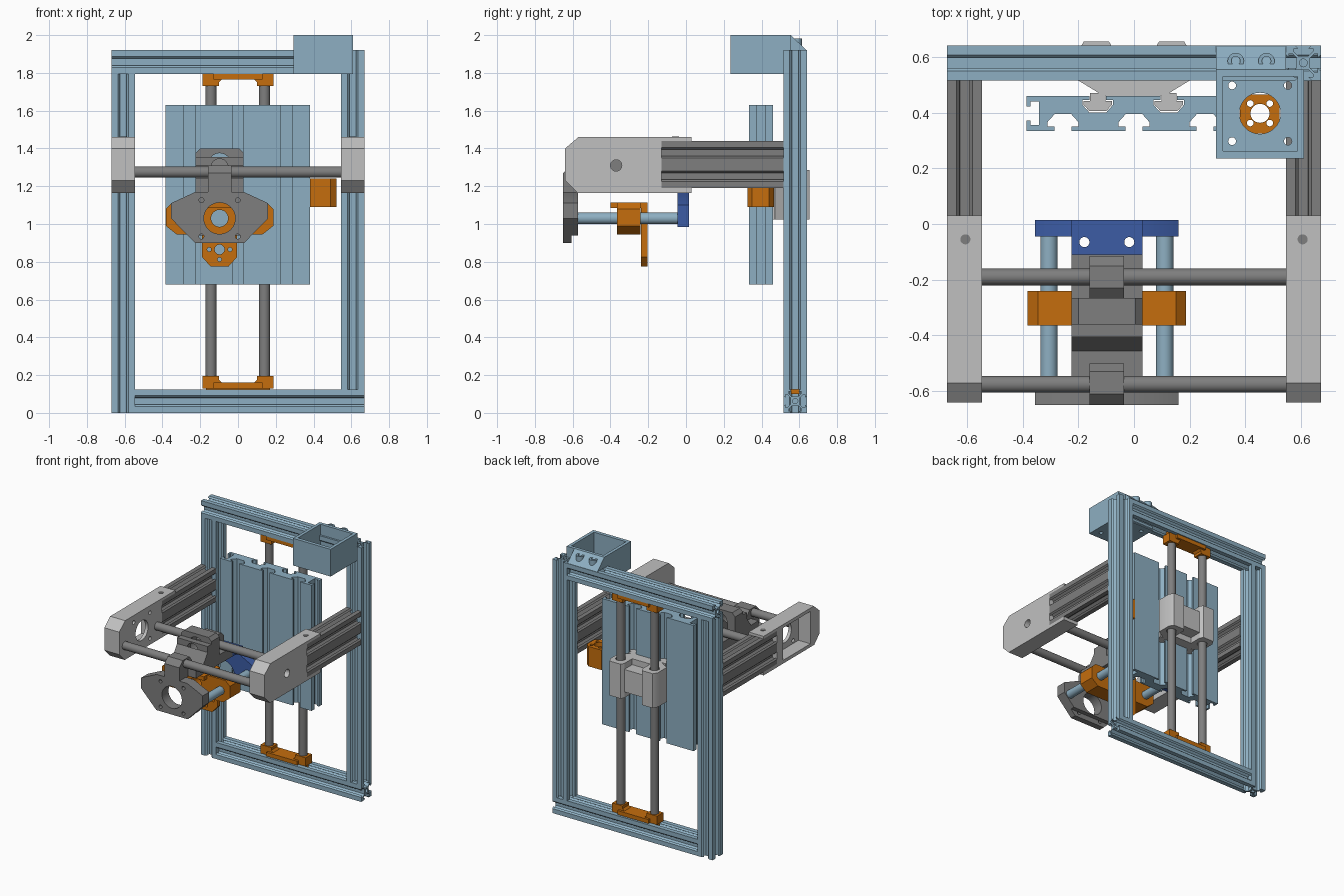
import bpy, bmesh, math
from mathutils import Matrix

cube = bpy.data.objects.get("Cube")
if cube:
    bpy.data.objects.remove(cube)


def material(name, rgb):
    m = bpy.data.materials.new(name)
    m.use_nodes = True
    m.diffuse_color = (*rgb, 1)
    m.node_tree.nodes["Principled BSDF"].inputs["Base Color"].default_value = (*rgb, 1)
    return m


BLUE = material("pale blue", (.27, .43, .54))
GREY = material("mid grey", (.21, .21, .21))
LIGHT = material("light grey", (.53, .53, .53))
ORANGE = material("orange", (.56, .155, .004))
NAVY = material("deep blue", (.045, .107, .376))

# Profile planes: x -> (y, z), y -> (x, z), z -> (x, y)
FRAMES = {
    "x": Matrix(((0, 0, 1), (1, 0, 0), (0, 1, 0))),
    "y": Matrix(((1, 0, 0), (0, 0, -1), (0, 1, 0))),
    "z": Matrix.Identity(3),
}


def prism(name, mat, axis, lo, hi, outline, holes=()):
    """Extrude a closed outline, with optional hole outlines, along an axis."""
    cu = bpy.data.curves.new(name, "CURVE")
    cu.dimensions = "2D"
    cu.fill_mode = "BOTH"
    cu.extrude = (hi - lo) / 2
    for loop in (outline, *holes):
        sp = cu.splines.new("POLY")
        sp.points.add(len(loop) - 1)
        for p, (u, v) in zip(sp.points, loop):
            p.co = (u, v, 0, 1)
        sp.use_cyclic_u = True
    tmp = bpy.data.objects.new(name, cu)
    bpy.context.collection.objects.link(tmp)
    dg = bpy.context.evaluated_depsgraph_get()
    me = bpy.data.meshes.new_from_object(tmp.evaluated_get(dg))
    bpy.data.objects.remove(tmp)
    bpy.data.curves.remove(cu)
    me.transform(FRAMES[axis].to_4x4())
    shift = [0, 0, 0]
    shift["xyz".index(axis)] = (lo + hi) / 2
    me.transform(Matrix.Translation(shift))
    bm = bmesh.new()
    bm.from_mesh(me)
    bmesh.ops.remove_doubles(bm, verts=bm.verts, dist=1e-5)
    bmesh.ops.recalc_face_normals(bm, faces=bm.faces)
    bm.to_mesh(me)
    bm.free()
    me.materials.clear()
    me.materials.append(mat)
    me.name = name
    ob = bpy.data.objects.new(name, me)
    bpy.context.collection.objects.link(ob)
    bpy.ops.object.select_all(action="DESELECT")
    ob.select_set(True)
    bpy.context.view_layer.objects.active = ob
    bpy.ops.object.shade_smooth_by_angle(angle=math.radians(30))
    return ob


def circle(u, v, r, n=32):
    return [(u + r * math.cos(2 * math.pi * i / n), v + r * math.sin(2 * math.pi * i / n))
            for i in range(n)]


def rect(u0, u1, v0, v1):
    return [(u0, v0), (u1, v0), (u1, v1), (u0, v1)]


def mirrored(half, c=0):
    """Close a right-hand half outline by reflecting it about u = c."""
    return half + [(2 * c - u, v) for u, v in reversed(half)]


def four(u, v, d, r):
    return [circle(u + a * d, v + b * d, r, 16) for a in (-1, 1) for b in (-1, 1)]


# Slotted bars: one side of the section, turned four times
SIDE = [(10, -10), (10, -4.6), (8.2, -2.9), (8.2, -5.5), (6.6, -5.5), (3.9, -2.8),
        (3.9, 2.8), (6.6, 5.5), (8.2, 5.5), (8.2, 2.9), (10, 4.6)]


def bar(name, mat, axis, lo, hi, u, v):
    pts = SIDE
    loop = []
    for _ in range(4):
        loop += [(u + a / 160, v + b / 160) for a, b in pts]
        pts = [(-b, a) for a, b in pts]
    prism(name, mat, axis, lo, hi, loop, [circle(u, v, .014, 16)])


FY, PX = .578, .6075
bar("left_post", BLUE, "z", 0, 1.795, -PX, FY)
bar("right_post", BLUE, "z", .125, 1.92, PX, FY)
bar("bottom_beam", BLUE, "x", -.545, .67, FY, .0625)
bar("top_beam", BLUE, "x", -.67, .545, FY, 1.8575)

# Arms, each a double-height slotted bar
for side, s in (("left", -1), ("right", 1)):
    for part, z in (("lower", 1.2525), ("upper", 1.3775)):
        bar(f"{side}_arm_{part}", GREY, "y", -.13, .515, s * PX, z)

# Arm end brackets: a motor housing on one side, a solid block on the other
END = [(-.64, 1.23), (-.575, 1.165), (.03, 1.165), (.03, 1.19), (-.13, 1.19), (-.13, 1.44),
       (.03, 1.44), (.03, 1.46), (-.57, 1.46), (-.64, 1.4)]
prism("pulley_bracket", LIGHT, "x", .545, .67, END, [circle(-.37, 1.31, .03)])
prism("motor_bracket_wall", LIGHT, "x", -.57, -.545, END,
      [circle(-.37, 1.31, .075)] + four(-.37, 1.31, .097, .014))
prism("motor_bracket_frame", LIGHT, "x", -.67, -.57, END, [rect(-.53, -.2, 1.19, 1.435)])
for s in (-1, 1):
    prism("bracket_bolt", GREY, "z", 1.455, 1.463, circle(s * .605, -.055, .018))

# Guide rods
for y in (-.19, -.575):
    prism("cross_rod", GREY, "x", -.55, .55, circle(y, 1.275, .03))
for x in (-.143, .14):
    prism("lift_rod", GREY, "z", .14, 1.785, circle(x, FY, .03))
for x in (-.305, .11):
    prism("slide_rod", BLUE, "y", -.6, -.03, circle(x, 1.03, .031))

# Lift rod holders, bottom and top
HOLDER = mirrored([(.085, .16), (.1, .175), (.1, .195), (.188, .195), (.188, .13)][::-1])
CORE = mirrored([(.13, .13), (.13, .16)])
for name, flip in (("bottom", False), ("top", True)):
    f = (lambda p: [(u, 1.925 - v) for u, v in p]) if flip else (lambda p: p)
    prism(f"{name}_rod_holder", ORANGE, "y", .54, .615, f(HOLDER))
    prism(f"{name}_holder_flange", ORANGE, "y", .522, .633, f(CORE))
    prism(f"{name}_holder_key", ORANGE, "y", FY - .022, FY + .022,
          f(rect(-.17, .17, .1, .135)))


# Slotted bed plate
def slot(c, base, d):
    """Undercut slot; d is +1 or -1 for the cutting direction and travel."""
    half = [(.03, 0), (.03, .015), (.055, .015), (.055, .032), (.03, .06)]
    path = [(-u, v) for u, v in half] + half[::-1]
    return [(c + d * u, base + d * v) for u, v in path]


def end_slot(x, d):
    half = [(0, .025), (.014, .025), (.014, .042), (.045, .042)]
    path = [(u, -v) for u, v in half] + [(u, v) for u, v in half[::-1]]
    return [(x - d * u, .397 + d * v) for u, v in path]


plate = [(-.385, .334)]
for c in (-.255, 0, .255):
    plate += slot(c, .334, 1)
plate += [(.381, .334)] + end_slot(.381, 1) + [(.381, .46)]
for c in (.125, -.13):
    plate += slot(c, .46, -1)
plate += [(-.385, .46)] + end_slot(-.385, -1)
prism("bed_plate", BLUE, "z", .68, 1.63, plate)

# Lift carriage running on the vertical rods
prism("carriage_face", LIGHT, "z", 1.025, 1.285,
      mirrored([(.11, .46), (.2, .515), (.2, .535)]))
prism("carriage_core", LIGHT, "z", 1.07, 1.24, rect(-.09, .09, .53, .63))
for s in (-1, 1):
    block = [(s * u, v) for u, v in
             [(.075, .53), (.2, .53), (.2, .62), (.18, .655), (.09, .655), (.075, .63)]]
    prism("bearing_block", LIGHT, "z", 1.025, 1.285, block, [circle(s * .1415, FY, .035)])
for c in (-.13, .125):
    key = [(.027, .47), (.027, .442), (.051, .442), (.051, .428), (.03, .405)]
    prism("carriage_key", LIGHT, "z", 1.025, 1.285, mirrored([(c + u, v) for u, v in key], c))

# Lift nut block
prism("lift_nut_block", ORANGE, "z", 1.09, 1.24,
      [(.381, .325), (.49, .325), (.522, .35), (.522, .44), (.49, .465), (.381, .465)],
      [circle(.452, .397, .034)] + four(.452, .397, .035, .012))

# Lift motor mount: open box, drilled floor, sloping rear flange
BOX = rect(.295, .61, .235, .555)
prism("motor_mount_floor", BLUE, "z", 1.795, 1.825, BOX,
      [circle(.452, .397, .074)] + four(.452, .397, .1, .014))
prism("motor_mount_walls", BLUE, "z", 1.825, 2.0, BOX, [rect(.319, .586, .262, .53)])
prism("motor_mount_flange", BLUE, "x", .295, .545,
      [(.55, 1.92), (.55, 2.0), (.555, 2.0), (.638, 1.92)])
for x in (.365, .475):
    prism("flange_boss", BLUE, "z", 1.92, 1.982, circle(x, .585, .029), [circle(x, .585, .016)])

# Cross carriage: base, tower, rod clamps
CX = -.0975
L, R = -.225, .03
prism("cross_carriage_base", GREY, "z", 1.168, 1.24, rect(L, R, -.545, -.11))
prism("cross_carriage_tower", GREY, "y", -.36, -.265,
      mirrored([(R, 1.24), (R, 1.375), (.005, 1.4)], CX), [circle(CX, 1.315, .06)])
prism("tower_step", GREY, "y", -.405, -.36,
      mirrored([(R, 1.24), (R, 1.355)], CX), [circle(CX, 1.3, .045)])
prism("tower_ramp", GREY, "x", L, R, [(-.455, 1.24), (-.405, 1.31), (-.405, 1.24)])
prism("rear_rod_clamp", GREY, "x", -.16, -.035,
      [(-.27, 1.23), (-.27, 1.31), (-.23, 1.345), (-.15, 1.345), (-.115, 1.31), (-.115, 1.23)])
prism("front_rod_clamp", GREY, "x", -.16, -.035,
      [(-.65, 1.16), (-.65, 1.27), (-.61, 1.31), (-.53, 1.31), (-.5, 1.27), (-.5, 1.168)])

# Front slide plate with motor opening
FACE = mirrored([(.033, .9), (.16, 1.03), (.16, 1.11), (.03, 1.17)], CX)
BACK = mirrored([(.072, .94), (.16, 1.03), (.16, 1.11), (.03, 1.17)], CX)
OPEN = [circle(CX, 1.03, .083)]
prism("slide_plate", GREY, "y", -.65, -.605, FACE, OPEN + four(CX, 1.03, .096, .013))
prism("slide_plate_backing", GREY, "y", -.605, -.572, BACK, OPEN)

# Rear slide support, an arch with a bolting lug
arch = [(CX + .1 * math.cos(a * math.pi / 12), .985 + .1 * math.sin(a * math.pi / 12))
        for a in range(12, -1, -1)]
prism("rear_slide_arch", NAVY, "y", -.045, .015,
      [(-.355, .985)] + arch + [(.16, .985), (.16, 1.1), (R, 1.168), (L, 1.168), (-.355, 1.1)])
prism("rear_slide_lug", NAVY, "z", 1.166, 1.2, rect(L, R, -.11, .015),
      [circle(-.178, -.065, .018), circle(-.017, -.065, .018)])

# Tool slide with hanging tab
prism("tool_slide", ORANGE, "y", -.365, -.24,
      mirrored([(.13, .945), (.187, .99), (.187, 1.08), (.15, 1.115)], CX),
      [circle(CX, 1.03, .045)])
prism("tool_slide_lip", ORANGE, "y", -.4, -.205, rect(-.19, -.005, 1.085, 1.115))
prism("tool_tab", ORANGE, "y", -.238, -.205,
      mirrored([(-.05, .775), (-.005, .825), (-.005, 1.09)], CX),
      [circle(CX, .865, .026), circle(CX, .812, .011, 16), circle(CX, 1.03, .045),
       circle(CX - .055, .865, .011, 16), circle(CX + .055, .865, .011, 16)])
